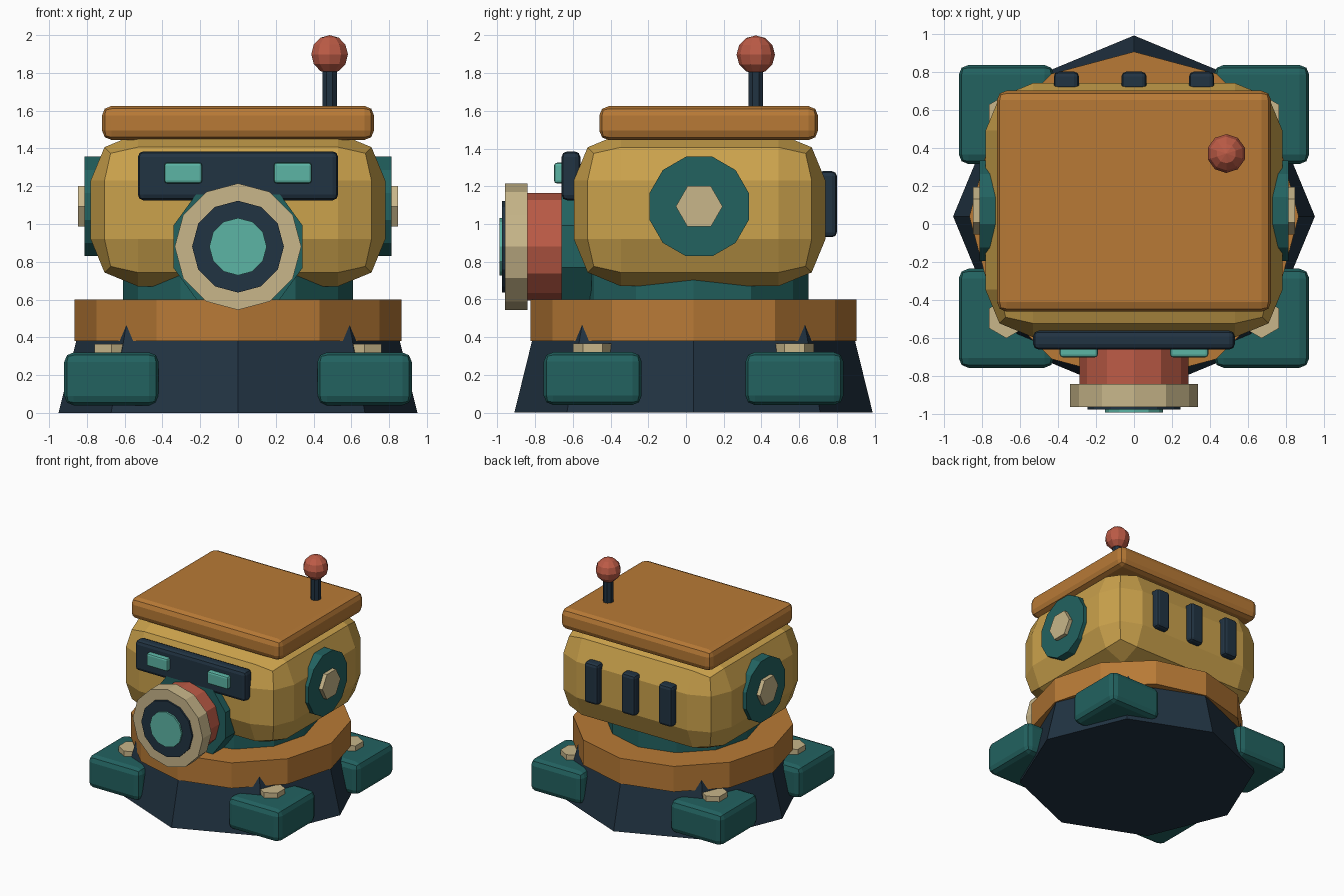
import bpy, bmesh, math
from mathutils import Vector

cube = bpy.data.objects.get("Cube")
if cube:
    bpy.data.objects.remove(cube, do_unlink=True)


def material(name, hex_code):
    # Convert the sRGB hex code to linear values
    srgb = [int(hex_code[i:i + 2], 16) / 255 for i in (0, 2, 4)]
    colour = [c / 12.92 if c < 0.04 else ((c + 0.055) / 1.055) ** 2.4 for c in srgb] + [1]
    mat = bpy.data.materials.new(name)
    mat.use_nodes = True
    mat.diffuse_color = colour
    mat.node_tree.nodes["Principled BSDF"].inputs["Base Color"].default_value = colour
    return mat


ORANGE = material("copper orange", "B87A36")
MUSTARD = material("mustard", "CBA24C")
TEAL = material("dark teal", "226260")
NAVY = material("navy", "213342")
TAN = material("tan", "C8B68A")
RED = material("brick red", "BC5B46")
GLOW = material("light teal", "5CB5A5")


def finish(name, bm, mat):
    bmesh.ops.recalc_face_normals(bm, faces=bm.faces)
    mesh = bpy.data.meshes.new(name)
    bm.to_mesh(mesh)
    bm.free()
    mesh.materials.append(mat)
    obj = bpy.data.objects.new(name, mesh)
    bpy.context.collection.objects.link(obj)
    return obj


def box(name, mat, x, y, z, bevel, segments=2):
    """Bevelled box filling the given (low, high) ranges."""
    bm = bmesh.new()
    bmesh.ops.create_cube(bm, size=1)
    for v in bm.verts:
        v.co = Vector([lo + (c + 0.5) * (hi - lo) for c, (lo, hi) in zip(v.co, (x, y, z))])
    bmesh.ops.bevel(bm, geom=bm.edges[:], offset=bevel, segments=segments,
                    profile=0.5, affect='EDGES', clamp_overlap=True)
    return finish(name, bm, mat)


AXES = {
    "up": lambda u, v, h: Vector((u, v, h)),
    "front": lambda u, v, h: Vector((u, -h, v)),
    "left": lambda u, v, h: Vector((h, u, v)),
    "right": lambda u, v, h: Vector((-h, u, v)),
}


def prism(name, mat, sides, centre, profile, axis="up", turn=0):
    """Stack of polygon rings, profile = (radius, position along axis)."""
    bm = bmesh.new()
    rings = []
    for r, h in profile:
        angles = [math.radians(turn) + math.tau * i / sides for i in range(sides)]
        rings.append([bm.verts.new(AXES[axis](r * math.cos(a), r * math.sin(a), h) + Vector(centre))
                      for a in angles])
    for low, high in zip(rings, rings[1:]):
        for i in range(sides):
            j = (i + 1) % sides
            bm.faces.new((low[i], low[j], high[j], high[i]))
    bm.faces.new(rings[0])
    bm.faces.new(rings[-1])
    return finish(name, bm, mat)


MID = 0.04  # y of the base centre
BASE = (0, MID, 0)

# Base, deck ring and neck
prism("base", NAVY, 8, BASE, [(0.95, 0), (0.832, 0.48)])
prism("deck_ring", ORANGE, 12, BASE, [(0.865, 0.38), (0.865, 0.6)])
prism("neck", TEAL, 12, BASE, [(0.61, 0.58), (0.61, 0.8)])

# Feet with bolts
for sx, side in ((1, "left"), (-1, "right")):
    for sy, end in ((-1, "front"), (1, "back")):
        x, y = sx * 0.67, MID + sy * 0.535
        box(f"{end}_{side}_foot", TEAL, (x - 0.25, x + 0.25), (y - 0.26, y + 0.26), (0.04, 0.32), 0.05)
        prism(f"{end}_{side}_bolt", TAN, 6, (x, y, 0), [(0.105, 0.3), (0.105, 0.365)], turn=30)

# Head and lid
box("head", MUSTARD, (-0.78, 0.78), (-0.595, 0.74), (0.67, 1.48), 0.25)
box("lid", ORANGE, (-0.72, 0.72), (-0.46, 0.7), (1.445, 1.625), 0.05)

# Visor and eyes
box("visor", NAVY, (-0.53, 0.53), (-0.66, -0.56), (1.125, 1.385), 0.03)
for sx, side in ((1, "left"), (-1, "right")):
    x = sx * 0.29
    box(f"{side}_eye", GLOW, (x - 0.1, x + 0.1), (-0.7, -0.64), (1.215, 1.325), 0.015)

# Snout, from the collar out to the lens
SNOUT = (0, 0, 0.88)
for name, mat, sides, radius, back, front in (
        ("snout_collar", TEAL, 10, 0.36, 0.5, 0.66),
        ("snout_barrel", RED, 12, 0.285, 0.64, 0.85),
        ("snout_rim", TAN, 12, 0.335, 0.84, 0.96),
        ("lens_bezel", NAVY, 12, 0.243, 0.95, 0.975),
        ("lens", GLOW, 12, 0.152, 0.96, 0.99)):
    prism(name, mat, sides, SNOUT, [(radius, back), (radius, front)], "front", 90)

# Ear discs with hex caps
EAR = (0, 0.07, 1.093)
for side in ("left", "right"):
    prism(f"{side}_ear", TEAL, 12, EAR, [(0.273, 0.7), (0.273, 0.812)], side, 15)
    prism(f"{side}_ear_cap", TAN, 6, EAR, [(0.124, 0.8), (0.124, 0.846)], side)

# Back vents
for label, x in (("right", -0.355), ("middle", 0), ("left", 0.355)):
    box(f"{label}_vent", NAVY, (x - 0.066, x + 0.066), (0.7, 0.8), (0.93, 1.28), 0.025)

# Antenna
prism("antenna_stalk", NAVY, 8, (0.485, 0.37, 0), [(0.042, 1.6), (0.042, 1.86)], turn=22.5)
ball = bmesh.new()
bmesh.ops.create_uvsphere(ball, u_segments=10, v_segments=6, radius=0.102)
bmesh.ops.translate(ball, verts=ball.verts, vec=(0.485, 0.37, 1.898))
finish("antenna_ball", ball, RED)
